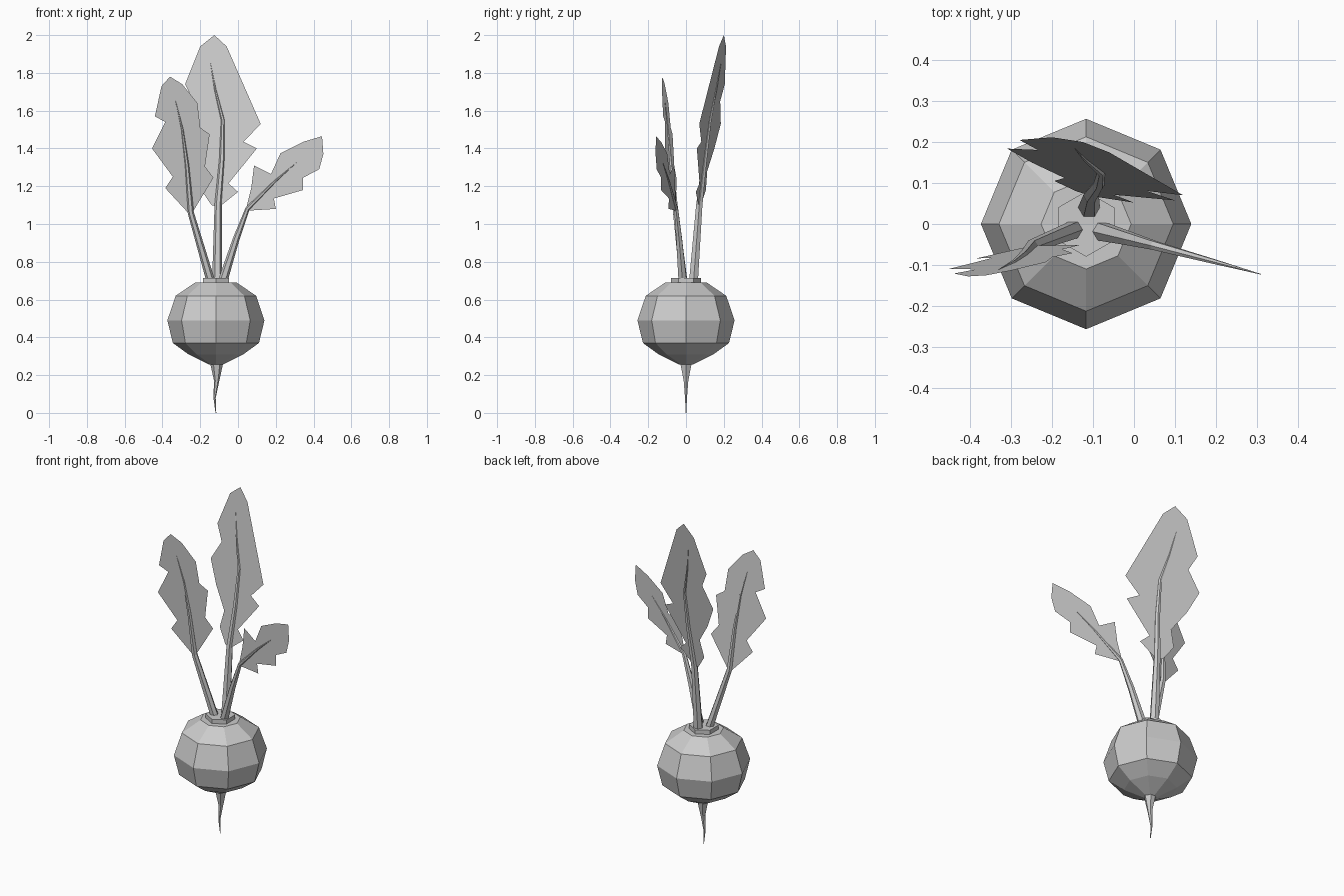
import bpy, bmesh
from math import sin, cos, pi
from mathutils import Vector

if "Cube" in bpy.data.objects:
    bpy.data.objects.remove(bpy.data.objects["Cube"])

CX = -0.117  # axis of the bulb


def finish(bm, name):
    mesh = bpy.data.meshes.new(name)
    bm.to_mesh(mesh)
    bm.free()
    obj = bpy.data.objects.new(name, mesh)
    bpy.context.collection.objects.link(obj)
    return obj


def skin(name, rings):
    """Bridge equal-sided rings of points and cap both ends."""
    bm = bmesh.new()
    loops = [[bm.verts.new(p) for p in ring] for ring in rings]
    n = len(loops[0])
    for a, b in zip(loops, loops[1:]):
        for i in range(n):
            j = (i + 1) % n
            bm.faces.new((a[i], a[j], b[j], b[i]))
    bm.faces.new(loops[0][::-1])
    bm.faces.new(loops[-1])
    bmesh.ops.recalc_face_normals(bm, faces=bm.faces)
    return finish(bm, name)


def lathe(name, profile, sides, phase=0.0):
    """Profile rows are (radius, height) around the bulb axis."""
    angles = [phase + 2 * pi * i / sides for i in range(sides)]
    return skin(name, [[(CX + r * cos(a), r * sin(a), z) for a in angles]
                       for r, z in profile])


def tube(name, points, radii, sides=6):
    """Tapered tube along a path."""
    pts = [Vector(p) for p in points]
    rings = []
    for i, (p, r) in enumerate(zip(pts, radii)):
        t = (pts[min(i + 1, len(pts) - 1)] - pts[max(i - 1, 0)]).normalized()
        u = Vector((0, 1, 0)).cross(t).normalized()
        v = t.cross(u)
        rings.append([p + r * (cos(2 * pi * k / sides) * u + sin(2 * pi * k / sides) * v)
                      for k in range(sides)])
    return skin(name, rings)


def leaf(name, plane, outline, base, vein, radius):
    """Flat ragged blade on y = a + b*x + c*z, with a stem running up its middle."""
    a, b, c = plane

    def on_plane(x, z):
        return (x, a + b * x + c * z, z)

    bm = bmesh.new()
    bm.faces.new([bm.verts.new(on_plane(x, z)) for x, z in outline])
    finish(bm, name + "_blade")
    path = [base] + [on_plane(x, z) for x, z in vein]
    n = len(path) - 1
    radii = [radius] + [radius * (0.68 * (1 - (i - 1) / (n - 1)) + 0.03)
                        for i in range(1, n + 1)]
    tube(name + "_stem", path, radii)


# Faceted bulb
lathe("bulb", [(0.035, 0.255), (0.145, 0.31), (0.228, 0.37), (0.257, 0.49),
               (0.213, 0.62), (0.11, 0.69)], 8)

# Collar where the stems meet the bulb
lathe("crown", [(0.08, 0.685), (0.08, 0.715)], 6, pi / 2)

# Thin tap root
tube("tap_root", [(CX, 0, 0), (CX - 0.007, 0, 0.08), (CX + 0.004, 0, 0.17), (CX + 0.004, 0, 0.27)],
     [0.002, 0.006, 0.014, 0.036])

# Tall rear leaf
leaf("rear_leaf", (-0.11, -0.265, 0.1386),
     [(-.125, 2.0), (-.06, 1.94), (.12, 1.53), (.03, 1.435), (.10, 1.40), (-.05, 1.215),
      (0, 1.17), (-.10, 1.09), (-.14, 1.10), (-.195, 1.18), (-.17, 1.28), (-.25, 1.40),
      (-.31, 1.53), (-.235, 1.65), (-.28, 1.74), (-.20, 1.94)],
     (-.11, .04, .70), [(-.105, 1.1), (-.085, 1.34), (-.08, 1.55), (-.12, 1.71), (-.145, 1.85)],
     0.027)

# Left leaf
leaf("left_leaf", (0.063, 0.147, -0.076),
     [(-.36, 1.78), (-.295, 1.74), (-.215, 1.64), (-.20, 1.51), (-.15, 1.475), (-.175, 1.305),
      (-.13, 1.245), (-.245, 1.055), (-.265, 1.06), (-.385, 1.19), (-.345, 1.25),
      (-.455, 1.40), (-.385, 1.54), (-.44, 1.57), (-.405, 1.73)],
     (-.145, -.013, .70), [(-.25, 1.06), (-.27, 1.31), (-.295, 1.5), (-.33, 1.65)],
     0.023)

# Short right leaf
leaf("right_leaf", (-0.039, -0.27, 0.0),
     [(.445, 1.465), (.345, 1.435), (.225, 1.375), (.175, 1.265), (.085, 1.31), (.07, 1.19),
      (.04, 1.07), (.20, 1.08), (.19, 1.135), (.345, 1.18), (.345, 1.245), (.43, 1.29),
      (.452, 1.37)],
     (-.08, -.018, .70), [(-.01, .92), (.05, 1.08), (.195, 1.225), (.31, 1.325)],
     0.025)
